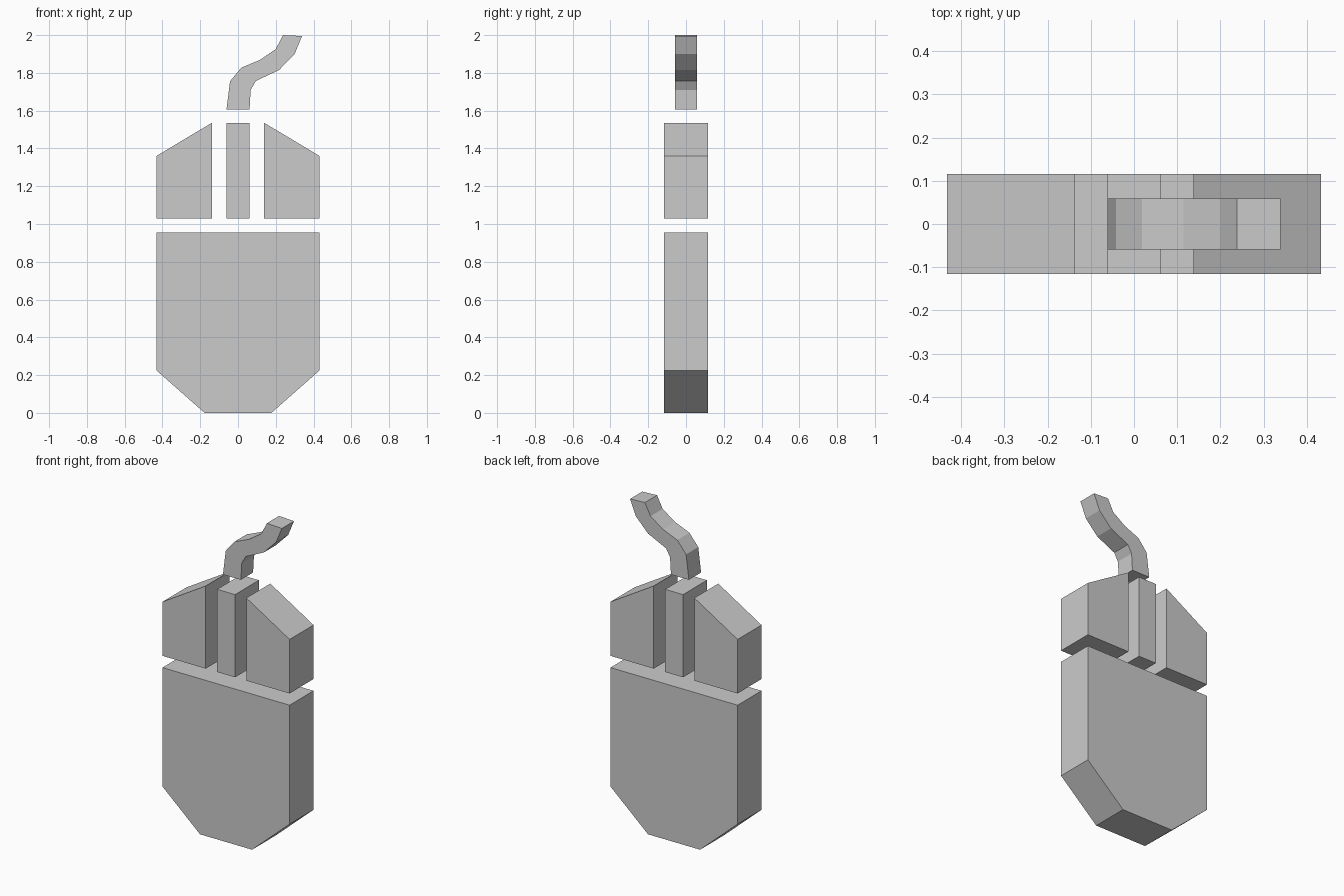
import bpy
import bmesh

cube = bpy.data.objects.get("Cube")
if cube:
    bpy.data.objects.remove(cube, do_unlink=True)

grey = bpy.data.materials.new("light_grey")
grey.use_nodes = True
colour = (0.6, 0.6, 0.6, 1)
grey.diffuse_color = colour
grey.node_tree.nodes["Principled BSDF"].inputs["Base Color"].default_value = colour


def slab(name, outline, half_depth):
    """Extrude a front outline of (x, z) points along y."""
    bm = bmesh.new()
    face = bm.faces.new([bm.verts.new((x, -half_depth, z)) for x, z in outline])
    extruded = bmesh.ops.extrude_face_region(bm, geom=[face])["geom"]
    moved = [v for v in extruded if isinstance(v, bmesh.types.BMVert)]
    bmesh.ops.translate(bm, verts=moved, vec=(0, 2 * half_depth, 0))
    bmesh.ops.recalc_face_normals(bm, faces=bm.faces)
    mesh = bpy.data.meshes.new(name)
    bm.to_mesh(mesh)
    bm.free()
    mesh.materials.append(grey)
    obj = bpy.data.objects.new(name, mesh)
    bpy.context.collection.objects.link(obj)
    return obj


HALF_WIDTH, DEPTH = 0.432, 0.116
BUTTON_BASE, BUTTON_TOP = 1.028, 1.536

# Palm body with chamfered lower corners
body_half = [(0.177, 0), (HALF_WIDTH, 0.225), (HALF_WIDTH, 0.956)]
slab("body", body_half + [(-x, z) for x, z in reversed(body_half)], DEPTH)

# Sloping buttons on both sides
for name, side in (("left_button", 1), ("right_button", -1)):
    profile = [(0.138, BUTTON_BASE), (HALF_WIDTH, BUTTON_BASE),
               (HALF_WIDTH, 1.36), (0.138, BUTTON_TOP)]
    slab(name, [(side * x, z) for x, z in profile], DEPTH)

# Narrow middle button
slab("middle_button", [(-0.061, BUTTON_BASE), (0.061, BUTTON_BASE),
                       (0.061, BUTTON_TOP), (-0.061, BUTTON_TOP)], DEPTH)

# Bent cable, given by its two edges from the bottom up
cable_left = [(-0.061, 1.605), (-0.042, 1.756), (0.018, 1.828),
              (0.115, 1.868), (0.2, 1.926), (0.238, 2.0)]
cable_right = [(0.061, 1.605), (0.067, 1.709), (0.094, 1.757),
               (0.217, 1.815), (0.3, 1.9), (0.339, 1.995)]
slab("cable", cable_right + cable_left[::-1], 0.059)
